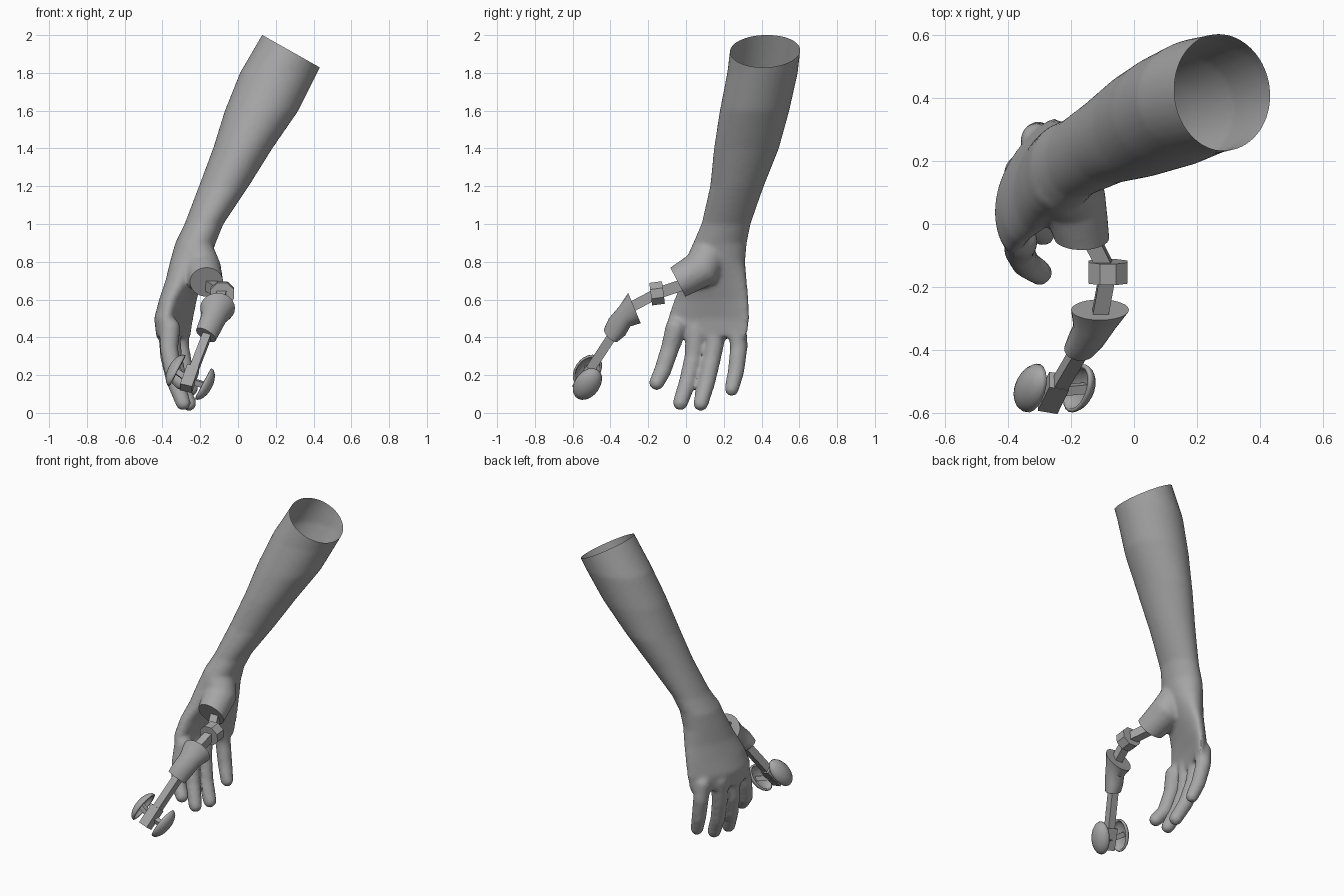
import bpy, bmesh, math
from mathutils import Vector, Matrix

cube = bpy.data.objects.get("Cube")
if cube:
    bpy.data.objects.remove(cube, do_unlink=True)

grey = bpy.data.materials.new("plain grey")
grey.use_nodes = True
grey.diffuse_color = (0.38, 0.38, 0.38, 1)
grey.node_tree.nodes["Principled BSDF"].inputs["Base Color"].default_value = grey.diffuse_color


def finish(name, bm, smooth=False):
    """Turn a bmesh into a linked, coloured object."""
    bmesh.ops.recalc_face_normals(bm, faces=bm.faces[:])
    mesh = bpy.data.meshes.new(name)
    bm.to_mesh(mesh)
    bm.free()
    mesh.materials.append(grey)
    obj = bpy.data.objects.new(name, mesh)
    bpy.context.collection.objects.link(obj)
    if smooth:
        shade(obj)
    return obj


def shade(obj):
    bpy.ops.object.select_all(action='DESELECT')
    obj.select_set(True)
    bpy.context.view_layer.objects.active = obj
    bpy.ops.object.shade_smooth_by_angle(angle=math.radians(40))


def frame(d):
    """Axes whose z runs along d and whose x stays near world x."""
    z = Vector(d).normalized()
    x = (Vector((1, 0, 0)) - z * z.x).normalized()
    return x, z.cross(x), z


def loft(bm, rings):
    """Skin closed rings and cap both ends."""
    rows = [[bm.verts.new(p) for p in ring] for ring in rings]
    n = len(rows[0])
    for a, b in zip(rows, rows[1:]):
        for i in range(n):
            j = (i + 1) % n
            bm.faces.new((a[i], a[j], b[j], b[i]))
    bm.faces.new(rows[0][::-1])
    bm.faces.new(rows[-1])


def ellipse(c, u, v, n=24):
    c, u, v = Vector(c), Vector(u), Vector(v)
    angles = [math.tau * i / n for i in range(n)]
    return [c + u * math.cos(a) + v * math.sin(a) for a in angles]


def digit(bm, path):
    """Round tube through (x, y, z, radius) points with ball ends."""
    pts = [Vector(p[:3]) for p in path]
    rings = []
    for i, p in enumerate(pts):
        x, y, _ = frame(pts[min(i + 1, len(pts) - 1)] - pts[max(i - 1, 0)])
        rings.append(ellipse(p, x * path[i][3], y * path[i][3], 16))
    loft(bm, rings)
    for p, r in ((pts[0], path[0][3]), (pts[-1], path[-1][3])):
        bmesh.ops.create_uvsphere(bm, u_segments=16, v_segments=10, radius=r,
                                  matrix=Matrix.Translation(p))


# Forearm and palm: z, centre x, centre y, half x, half y, slant, bow
SLICES = [
    (2.1, .375, .44, .19, .185, 0, 0), (1.8, .215, .405, .205, .187, 0, 0),
    (1.6, .125, .363, .195, .184, 0, 0), (1.4, .025, .32, .157, .172, 0, 0),
    (1.2, -.075, .27, .132, .142, 0, 0), (1.0, -.18, .212, .103, .13, 0, 0),
    (.9, -.225, .18, .107, .142, 0, 0), (.8, -.255, .165, .103, .148, .02, 0),
    (.7, -.29, .15, .088, .172, .04, .02), (.6, -.33, .135, .075, .197, .06, .03),
    (.5, -.365, .12, .067, .217, .065, .05), (.4, -.37, .11, .05, .212, .06, .05)]
flesh = bmesh.new()
rings = []
for z, cx, cy, rx, ry, slant, bow in SLICES:
    ring = []
    for i in range(32):
        c, s = math.cos(math.tau * i / 32), math.sin(math.tau * i / 32)
        ring.append((cx + rx * c + slant * s + bow * s * s, cy + ry * s, z))
    rings.append(ring)
loft(flesh, rings)

# Four fingers and the thumb mound
DIGITS = [
    [(-.36, -.055, .45, .055), (-.365, -.085, .34, .049), (-.345, -.125, .22, .046), (-.3, -.155, .16, .041)],
    [(-.37, .055, .45, .055), (-.365, .04, .3, .048), (-.335, .01, .17, .046), (-.29, -.03, .053, .041)],
    [(-.36, .165, .45, .055), (-.345, .14, .3, .048), (-.31, .11, .16, .045), (-.26, .078, .05, .041)],
    [(-.31, .27, .45, .052), (-.305, .28, .35, .047), (-.28, .265, .22, .044), (-.25, .242, .127, .039)],
    [(-.23, .13, .86, .1), (-.19, .08, .76, .103), (-.165, -.043, .692, .088), (-.15, -.13, .645, .082)]]
for path in DIGITS:
    digit(flesh, path)

# Blend the flesh into one skin
arm = finish("arm_and_hand", flesh)
remesh = arm.modifiers.new("blend", 'REMESH')
remesh.mode = 'VOXEL'
remesh.voxel_size = 0.012
relax = arm.modifiers.new("relax", 'SMOOTH')
relax.factor = 0.5
relax.iterations = 7
bpy.context.view_layer.update()
skin = bpy.data.meshes.new_from_object(arm.evaluated_get(bpy.context.evaluated_depsgraph_get()))
arm.modifiers.clear()

# Slice the forearm open and cut the thumb to a flat stump
bm = bmesh.new()
bm.from_mesh(skin)
bmesh.ops.bisect_plane(bm, geom=bm.verts[:] + bm.edges[:] + bm.faces[:],
                       plane_co=(.28, .415, 1.915), plane_no=(.49, 0, .87), clear_outer=True)
stump, facing = Vector((-.165, -.043, .692)), Vector((0, -.89, -.46)).normalized()
bmesh.ops.bisect_plane(bm, geom=bm.verts[:] + bm.edges[:] + bm.faces[:],
                       plane_co=stump, plane_no=facing)
bmesh.ops.delete(bm, context='VERTS', geom=[
    v for v in bm.verts if (v.co - stump).dot(facing) > 1e-4 and v.co.x > -.275 and v.co.z > .53])
rim = [e for e in bm.edges if e.is_boundary and e.verts[0].co.z < 1.2]
bmesh.ops.holes_fill(bm, edges=rim, sides=0)
bm.to_mesh(skin)
bm.free()
arm.data = skin
if not skin.materials:
    skin.materials.append(grey)
shade(arm)


def bar(name, a, b, w, h, sides=4):
    """Prism from a to b with the given width and height."""
    a, b = Vector(a), Vector(b)
    x, y, _ = frame(b - a)
    k = 0.5 / math.cos(math.pi / sides)
    turn = [math.tau * (i + 0.5) / sides for i in range(sides)]
    bm = bmesh.new()
    loft(bm, [[p + x * w * k * math.cos(t) + y * h * k * math.sin(t) for t in turn] for p in (a, b)])
    return finish(name, bm)


# Mechanical thumb: rods, joint and tip block
joint = Vector((-.083, -.153, .633))
axis = Vector((0, -.99, -.13)) * 0.034
bar("thumb_base_rod", (-.17, .02, .69), joint, .05, .06)
bar("thumb_joint", joint - axis, joint + axis, .125, .12, 8)
bar("thumb_middle_rod", joint, (-.11, -.3, .555), .05, .055)
bar("thumb_end_rod", (-.13, -.33, .5), (-.265, -.56, .15), .045, .05)
bar("thumb_tip_block", (-.238, -.5, .235), (-.275, -.575, .13), .065, .06)

# Flesh sleeve around the middle of the thumb
bm = bmesh.new()
loft(bm, [ellipse((-.108, -.273, .555), (.092, 0, 0), (0, -.033, .08)),
          ellipse((-.125, -.325, .51), (.068, 0, -.005), (0, -.03, .052)),
          ellipse((-.15, -.365, .455), (.06, 0, -.015), (0, -.045, .042)),
          ellipse((-.17, -.397, .412), (.052, 0, -.025), (0, -.038, .028))])
finish("thumb_sleeve", bm, True)

# Split thumb tip: two hollow shells facing each other
left, right = Vector((-.32, -.522, .222)), Vector((-.185, -.522, .155))
along = Vector((-.4, -.5, -.75)).normalized()
for name, c, other in (("tip_shell_a", left, right), ("tip_shell_b", right, left)):
    opening = other - c
    opening = (opening - along * opening.dot(along)).normalized()
    side = opening.cross(along)
    bm = bmesh.new()
    bmesh.ops.create_uvsphere(bm, u_segments=20, v_segments=12, radius=1)
    bmesh.ops.delete(bm, geom=[v for v in bm.verts if v.co.z > .01], context='VERTS')
    for v in bm.verts:
        v.co = c + along * v.co.x * .095 + side * v.co.y * .062 + opening * v.co.z * .045
    shell = finish(name, bm)
    wall = shell.modifiers.new("wall", 'SOLIDIFY')
    wall.thickness = 0.012
    wall.offset = 0
    shade(shell)
    back = c - opening * .035
    bar(name + "_link", back, (left + right) / 2 + along * .02, .03, .03)
